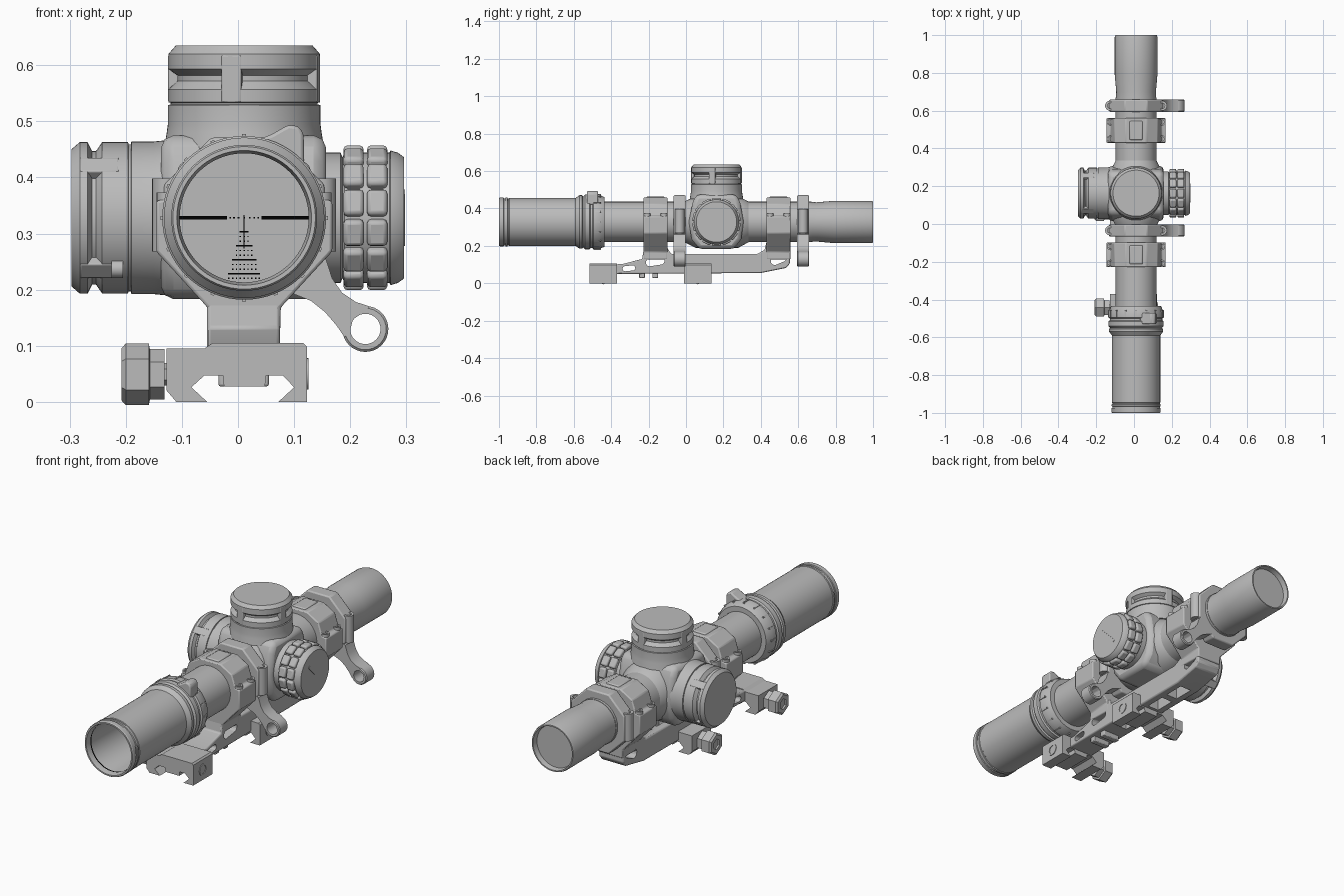
import bpy, bmesh, math
from mathutils import Matrix, Vector

if "Cube" in bpy.data.objects:
    bpy.data.objects.remove(bpy.data.objects["Cube"])

def material(name, col):
    m = bpy.data.materials.new(name)
    m.diffuse_color = (*col, 1)
    m.use_nodes = True
    m.node_tree.nodes["Principled BSDF"].inputs["Base Color"].default_value = m.diffuse_color
    return m

GREY = material("metal grey", (0.5, 0.5, 0.5))
BLACK = material("reticle black", (0.0, 0.0, 0.0))
CX, CZ, TY = 0.011, 0.328, 0.163      # optical axis x, z and turret y

def finish(name, bm, mat=GREY, bevel=0):
    bmesh.ops.recalc_face_normals(bm, faces=bm.faces[:])
    me = bpy.data.meshes.new(name)
    bm.to_mesh(me)
    bm.free()
    ob = bpy.data.objects.new(name, me)
    bpy.context.collection.objects.link(ob)
    me.materials.append(mat)
    if bevel:
        b = ob.modifiers.new("bevel", 'BEVEL')
        b.width, b.segments, b.limit_method = bevel, 2, 'ANGLE'
    return ob

def place(axis, t, u, v):
    return {'X': (t, u, v), 'Y': (u, t, v), 'Z': (u, v, t)}[axis]

def lathe(name, prof, axis='Y', c=(CX, CZ), n=64, mat=GREY, turn=0):
    """Revolve (radius, position) pairs around an axis through c."""
    bm, rings = bmesh.new(), []
    for r, t in prof:
        k = n if r else 1
        rings.append([bm.verts.new(place(axis, t, c[0] + r * math.cos(turn + 2 * math.pi * i / n),
                                         c[1] + r * math.sin(turn + 2 * math.pi * i / n))) for i in range(k)])
    for a, b in zip(rings, rings[1:]):
        for i in range(n):
            q = [a[i % len(a)], a[(i + 1) % len(a)], b[(i + 1) % len(b)], b[i % len(b)]]
            q = list(dict.fromkeys(q))
            if len(q) > 2:
                bm.faces.new(q)
    return finish(name, bm, mat)

def prism(name, pts, a, b, axis, bevel=0):
    bm = bmesh.new()
    lo = [bm.verts.new(place(axis, a, *p)) for p in pts]
    hi = [bm.verts.new(place(axis, b, *p)) for p in pts]
    bm.faces.new(lo)
    bm.faces.new(hi)
    for i in range(len(pts)):
        j = (i + 1) % len(pts)
        bm.faces.new((lo[i], lo[j], hi[j], hi[i]))
    return finish(name, bm, GREY, bevel)

def blocks(name, mats, mat=GREY, bevel=0):
    bm = bmesh.new()
    for m in mats:
        bmesh.ops.create_cube(bm, size=1, matrix=m)
    return finish(name, bm, mat, bevel)

def block(loc, size, centre=(0, 0, 0), axis='X', ang=0):
    return (Matrix.Translation(centre) @ Matrix.Rotation(ang, 4, axis)
            @ Matrix.LocRotScale(Vector(loc), None, Vector(size)))

# --- Optical tube ---
lathe("eyepiece", [(0, -.55), (.115, -.55), (.115, -.975), (.12, -1), (.127, -1), (.13, -.995), (.13, -.975),
                   (.126, -.973), (.126, -.966), (.13, -.964), (.13, -.955), (.126, -.953), (.126, -.947),
                   (.128, -.945), (.128, -.59), (.143, -.57), (.143, -.555), (.128, -.545), (0, -.545)])
lathe("power_ring", [(0, -.55), (.136, -.55), (.146, -.54), (.146, -.515), (.139, -.51), (.139, -.5),
                     (.146, -.495), (.146, -.465), (.132, -.435), (0, -.435)])
blocks("power_ring_ticks", [block((.14, -.475, 0), (.018, .04, .007), (CX, 0, CZ), 'Y', i * math.pi / 8)
                            for i in range(16)])
prism("power_ring_fin", [(.03, .465), (.06, .477), (.09, .494), (.108, .491), (.117, .478), (.118, .42)],
      -.53, -.47, 'Y', .006)
lathe("main_tube", [(0, -.45), (.108, -.45), (.108, .67), (0, .67)])
lathe("objective", [(0, .65), (.107, .65), (.105, .7), (.113, .79), (.113, .99), (.11, 1), (.104, 1),
                    (.1, .975), (0, .975)])
lathe("inner_dash_ring", [(.1145, -.975), (.1145, -.968)], mat=BLACK)

# --- Reticle: heavy bars, thin centre and a dotted tree ---
ry = -.553
marks = [block((CX - .073, ry, CZ), (.085, .004, .006)), block((CX + .073, ry, CZ), (.085, .004, .006)),
         block((CX, ry, CZ - .025), (.002, .004, .06))]
marks += [block((CX + s * x, ry, CZ), (.003, .004, .003)) for s in (-1, 1) for x in (0, .01, .018, .025)]
for row in range(12):
    z = CZ - .025 - row * .0083
    half = 1 + row // 3
    marks += [block((CX + i * .0068, ry, z), (.0025, .004, .0025)) for i in range(-half, half + 1)]
    if row % 3 == 0:
        marks.append(block((CX, ry, z), (.012 + row * .0045, .004, .003)))
blocks("reticle", marks, BLACK)

# --- Turret housing ---
prism("turret_housing", [(.07, .183), (.255, .183), (.295, .235), (.308, .33), (.29, .43), (.27, .475),
                         (.055, .475), (.035, .43), (.015, .33), (.03, .235)], -.137, .157, 'X', .022)
lathe("housing_neck", [(.108, -.01), (.138, .05), (.138, .28), (.108, .335)])

# --- Elevation and windage turrets: same stepped knob ---
def knob(name, axis, c, sgn, start, hts):
    rs = (0, .143, .138, .136, .136, .131, .131, .135, .135, .119, .119, .135, .135, .122, 0)
    lathe(name, [(r, start + sgn * h) for r, h in zip(rs, hts)], axis, c)

knob("elevation_turret", 'Z', (CX, TY), 1, .45, (0, 0, .03, .045, .079, .08, .083, .084, .107, .122, .132, .143, .17, .185, .185))
knob("windage_turret", 'X', (TY, CZ), -1, -.11, (0, 0, .02, .04, .08, .081, .085, .086, .132, .143, .15, .158, .172, .187, .187))
blocks("elevation_grips", [block((.125, 0, 0), (.02, .036, .085), (CX, TY, .576), 'Z', math.radians(a + 80))
                           for a in range(0, 360, 90)], bevel=.003)
blocks("windage_grips", [block((0, 0, .125), (.07, .036, .02), (-.247, TY, CZ), 'X', math.radians(a + 45))
                         for a in range(0, 360, 90)], bevel=.003)
lathe("windage_lock_screw", [(.016, -.225), (.016, -.205), (0, -.205)], 'X', (.06, .237), 16)
lathe("elevation_lock_screw", [(.016, .54), (.016, .57), (0, .57)], 'Z', (.06, .08), 16)

# --- Illumination turret with two rows of grip blocks ---
lathe("illumination_turret", [(0, .14), (.116, .14), (.116, .183), (.108, .186), (.116, .19), (.116, .27),
                              (.12, .272), (.116, .285), (.108, .296), (0, .296)], 'X', (TY, CZ))
blocks("illumination_grips", [block((x, 0, .118), (.036, .047, .022), (0, TY, CZ), 'X', i * math.pi / 7)
                              for x in (.206, .248) for i in range(14)], bevel=.007)
blocks("battery_cap_slot", [block((.296, 0, 0), (.004, .012, .13), (0, TY, CZ), 'X', math.radians(45))])

# --- Mount bar with side windows and vertical slots ---
bar = prism("mount_bar", [(-.4, .05), (.4, .055), (.535, .082), (.555, .105), (.555, .22), (.43, .22),
                          (.42, .178), (.38, .157), (-.08, .157), (-.1, .19), (-.225, .19), (-.235, .13),
                          (-.34, .103), (-.4, .1)], -.055, .075, 'X', .006)

def capsule(y, z, length, r, slope):
    pts = []
    for i in range(16):
        a = math.pi * (i + .5) / 8
        u = r * math.cos(a) + (length if math.cos(a) > 0 else -length)
        v = r * math.sin(a)
        pts.append((y + u * math.cos(slope) - v * math.sin(slope), z + u * math.sin(slope) + v * math.cos(slope)))
    return pts

cutters = [prism("window_cutter", capsule(*w), -.2, .2, 'X') for w in
           ((-.305, .08, .02, .014, .1), (-.165, .115, .03, .02, .15), (.495, .128, .022, .022, .4))]
cutters += [blocks("slot_cutter", [block((.01, y, .1), (.06, l, .2))]) for y, l in ((.2, .1), (.335, .1), (-.05, .06))]
for cut in cutters:
    cut.hide_render = True
    cut.hide_viewport = False
    cut.display_type = 'WIRE'
    mod = bar.modifiers.new("cut", 'BOOLEAN')
    mod.operation, mod.object, mod.solver = 'DIFFERENCE', cut, 'EXACT'
blocks("recoil_lugs", [block((.01, y, .045), (.09, .03, .035)) for y in (-.235, -.165)], bevel=.004)

# --- Rail clamps with hex nuts ---
for i, y in enumerate((-.443, .063)):
    tag = ("rear", "front")[i]
    prism(tag + "_rail_clamp", [(-.11, 0), (-.055, 0), (-.083, .026), (-.06, .047), (-.027, .047), (-.025, .027),
                                (.048, .027), (.05, .047), (.08, .047), (.1, .026), (.072, 0), (.123, 0),
                                (.123, .098), (.116, .105), (-.045, .105), (-.06, .095), (-.127, .095),
                                (-.127, .02)], y - .073, y + .073, 'Y')
    lathe(tag + "_clamp_nut", [(0, -.12), (.02, -.12), (.02, -.131), (.045, -.131), (.045, -.157), (.055, -.159),
                               (.055, -.2), (.046, -.208), (.025, -.208), (.025, -.2), (0, -.2)],
          'X', (y, .049), 6, turn=math.pi / 6)
    lathe(tag + "_clamp_bolt", [(.028, .12), (.028, .126), (.02, .126), (.02, .122), (0, .122)], 'X', (y, .05), 24)

# --- Scope rings with raised pads and screws ---
half = [(.055, .13), (.115, .095), (.135, .035), (.157, .03), (.157, -.06), (.12, -.1), (.065, -.16), (.065, -.2)]
ring_pts = [(CX + x, CZ + z) for x, z in half] + [(CX - x, CZ + z) for x, z in reversed(half)]
for i, y in enumerate((-.163, .495)):
    tag = ("rear", "front")[i]
    prism(tag + "_scope_ring", ring_pts, y - .065, y + .065, 'Y', .005)
    blocks(tag + "_ring_pads", [block((0, 0, .128), (.07, w, .014), (CX, y, CZ), 'Y', math.radians(a))
                                for a in (-44, 0, 44) for w in (.1,)], bevel=.006)
    for sx in (-1, 1):
        for sy in (-1, 1):
            lathe("ring_screw", [(.019, CZ - .02), (.019, CZ + .045), (.011, CZ + .045), (.011, CZ + .035),
                                 (0, CZ + .035)], 'Z', (CX + sx * .137, y + sy * .045), 20)

# --- Lever rings: octagon collar, curved arm and eyelet ---
R = .143 / math.cos(math.pi / 8)
octagon = [(CX + R * math.cos(math.pi * (k + .5) / 4), CZ + R * math.sin(math.pi * (k + .5) / 4)) for k in range(8)]
arm = [(.05, .215), (.1, .192), (.13, .18), (.155, .16), (.175, .137), (.19, .115), (.199, .125), (.205, .147),
       (.22, .157), (.235, .17), (.21, .178), (.185, .195), (.168, .22), (.155, .26), (.1, .28)]
for tag, y in (("rear", -.034), ("front", .626)):
    a, b = y - .032, y + .032
    prism(tag + "_lever_collar", octagon, a, b, 'Y', .006)
    prism(tag + "_lever_arm", arm, a, b, 'Y')
    lathe(tag + "_lever_eyelet", [(.027, a), (.037, a), (.041, a + .004), (.041, b - .004), (.037, b), (.027, b),
                                  (.027, a)], 'Y', (.227, .13), 32)
    for sx in (-1, 1):
        lathe(tag + "_lever_screw", [(0, CZ - .06), (.026, CZ - .06), (.026, CZ + .07), (.014, CZ + .07),
                                     (.014, CZ + .055), (0, CZ + .055)], 'Z', (CX + sx * .138, y), 24)

# --- Smooth shading with sharp edges kept ---
bpy.ops.object.select_all(action='DESELECT')
for ob in bpy.context.scene.objects:
    if not ob.hide_render:
        ob.select_set(True)
        bpy.context.view_layer.objects.active = ob
bpy.ops.object.shade_smooth_by_angle(angle=math.radians(30))
